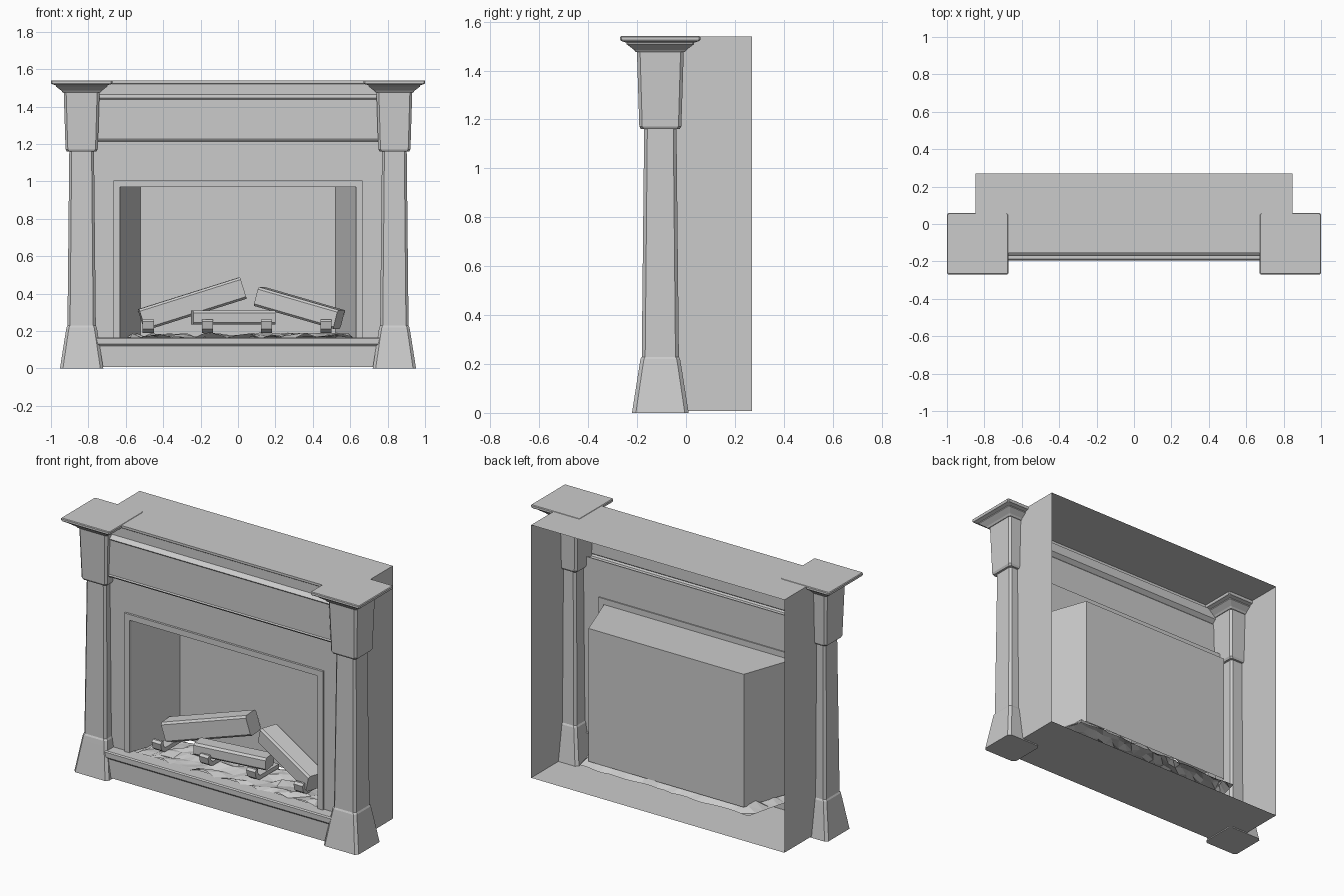
import bpy, bmesh, math, random
from mathutils import Vector

if "Cube" in bpy.data.objects:
    bpy.data.objects.remove(bpy.data.objects["Cube"])

random.seed(4)


def finish(name, bm):
    bmesh.ops.recalc_face_normals(bm, faces=bm.faces)
    me = bpy.data.meshes.new(name)
    bm.to_mesh(me)
    bm.free()
    ob = bpy.data.objects.new(name, me)
    bpy.context.collection.objects.link(ob)
    return ob


def sweep(name, pts, axis, a, b, closed=False, caps=""):
    """Extrude a 2D outline along an axis; caps may hold 'a' and/or 'b'."""
    def place(p, t):
        return {"x": (t, p[0], p[1]), "y": (p[0], t, p[1]), "z": (p[0], p[1], t)}[axis]
    bm = bmesh.new()
    va = [bm.verts.new(place(p, a)) for p in pts]
    vb = [bm.verts.new(place(p, b)) for p in pts]
    n = len(pts)
    for i in range(n if closed else n - 1):
        j = (i + 1) % n
        bm.faces.new((va[i], va[j], vb[j], vb[i]))
    if "a" in caps:
        bm.faces.new(va)
    if "b" in caps:
        bm.faces.new(vb)
    return finish(name, bm)


def tower(name, cx, cy, rings):
    """Stack of chamfered squares: (z, half width, chamfer)."""
    bm = bmesh.new()
    loops = []
    for z, h, c in rings:
        k = h - c
        outline = [(h, -k), (h, k), (k, h), (-k, h), (-h, k), (-h, -k), (-k, -h), (k, -h)]
        loops.append([bm.verts.new((cx + x, cy + y, z)) for x, y in outline])
    for lo, hi in zip(loops, loops[1:]):
        for i in range(8):
            j = (i + 1) % 8
            bm.faces.new((lo[i], lo[j], hi[j], hi[i]))
    bm.faces.new(loops[0])
    bm.faces.new(loops[-1])
    return finish(name, bm)


def arch(outer, top_out, inner, top_in, z0):
    """U-shaped outline around an opening."""
    return [(-outer, z0), (-outer, top_out), (outer, top_out), (outer, z0),
            (inner, z0), (inner, top_in), (-inner, top_in), (-inner, z0)]


# Columns: foot, shaft, capital and crown on each side
for s, side in ((-1, "left"), (1, "right")):
    cx, cy = s * 0.836, -0.105
    tower(side + "_column_foot", cx, cy,
          [(0, .116, .016), (.19, .086, .014), (.22, .081, .014), (.235, .073, .014)])
    tower(side + "_column_shaft", cx, cy, [(.22, .076, .014), (1.17, .066, .013)])
    tower(side + "_column_capital", cx, cy,
          [(1.16, .079, .012), (1.172, .086, .012), (1.485, .096, .013)])
    tower(side + "_column_crown", cx, cy,
          [(1.475, .100, .006), (1.485, .108, .006), (1.508, .138, .006), (1.514, .138, .006),
           (1.521, .160, .006), (1.527, .164, .006), (1.537, .164, .006), (1.541, .160, .006)])

# Open-backed cabinet
sweep("cabinet_shell", [(-.848, .008), (.848, .008), (.848, 1.539), (-.848, 1.539)],
      "y", -.105, .27, closed=True)

# Mantel front with stepped crown moulding and lower lip
sweep("mantel_front", [(-.10, 1.539), (-.155, 1.539), (-.155, 1.525), (-.148, 1.52),
                       (-.148, 1.465), (-.160, 1.455), (-.172, 1.445), (-.166, 1.438),
                       (-.166, 1.228), (-.172, 1.222), (-.165, 1.212), (-.12, 1.212)],
      "x", -.78, .78)

# Plinth and hearth ledge
sweep("hearth_plinth", [(-.10, .008), (-.185, .008), (-.185, .12), (-.194, .130),
                        (-.194, .160), (-.188, .167), (-.105, .167)], "x", -.78, .78)

# Surround panel and trim around the opening
sweep("surround_panel", arch(.79, 1.225, .65, .99, .16), "y", -.125, -.119,
      closed=True, caps="ab")
sweep("opening_trim", arch(.665, 1.005, .63, .97, .165), "y", -.138, -.112,
      closed=True, caps="ab")

# Tapered firebox
sweep("firebox", [(-.63, -.12), (-.52, .19), (.52, .19), (.63, -.12)],
      "z", .165, .97, caps="b")

# Uneven ember bed, lower at its edges
bm = bmesh.new()
NX, NY = 22, 7
grid = []
for j in range(NY + 1):
    v = j / NY
    row = []
    for i in range(NX + 1):
        u = 2 * i / NX - 1
        edge = i in (0, NX) or j == NY
        z = .135 if edge else .172 + random.uniform(-.014, .02)
        x = u * (.66 - .09 * v)
        row.append(bm.verts.new((x, -.13 + .34 * v + random.uniform(-.01, .01), z)))
    grid.append(row)
for j in range(NY):
    for i in range(NX):
        bm.faces.new((grid[j][i], grid[j][i + 1], grid[j + 1][i + 1]))
        bm.faces.new((grid[j][i], grid[j + 1][i + 1], grid[j + 1][i]))
finish("ember_bed", bm)


def log(name, start, end, width, height):
    """Chamfered beam between two points."""
    p, q = Vector(start), Vector(end)
    d = q - p
    w, h, c = width / 2, height / 2, .012
    outline = [(-w, -h + c), (-w + c, -h), (w - c, -h), (w, -h + c),
               (w, h - c), (w - c, h), (-w + c, h), (-w, h - c)]
    ob = sweep(name, outline, "x", 0, d.length, closed=True, caps="ab")
    ob.location = p
    ob.rotation_euler = (0, -math.atan2(d.z, math.hypot(d.x, d.y)), math.atan2(d.y, d.x))


# Logs
log("back_left_log", (-.515, .07, .26), (.025, .11, .43), .11, .12)
log("front_log", (-.245, -.035, .272), (.195, .025, .272), .10, .075)
log("right_log", (.115, .12, .385), (.54, -.025, .262), .12, .105)

# Grate bars with upturned front hooks
for i, x in enumerate((-.48, -.163, .153, .47)):
    sweep(f"grate_bar_{i + 1}",
          [(-.085, .262), (-.098, .25), (-.088, .21), (-.06, .19), (.13, .19), (.13, .215),
           (-.05, .215), (-.066, .228), (-.072, .262)],
          "x", x - .03, x + .03, closed=True, caps="ab")
